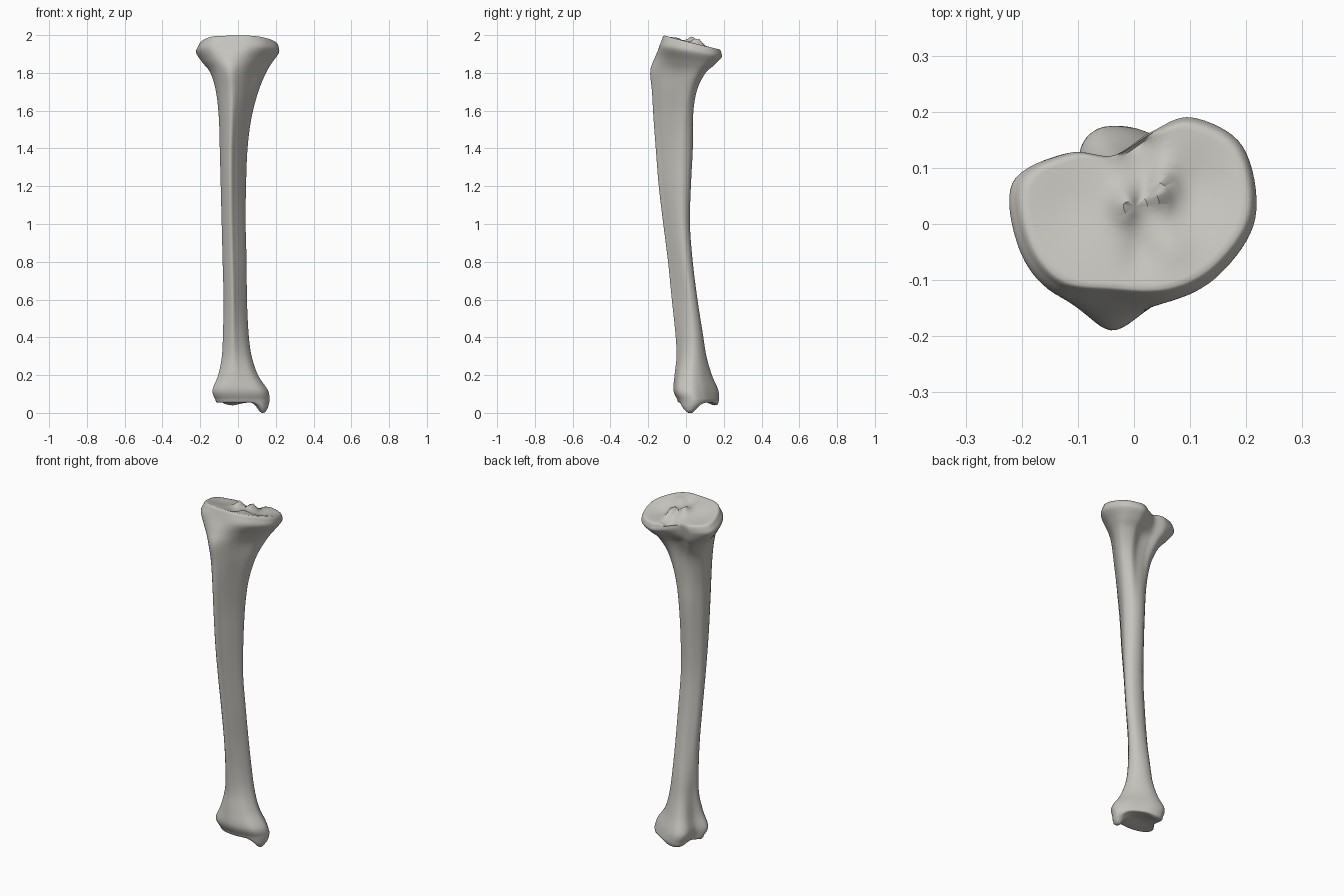
import bpy, bmesh, math
from mathutils import Vector

default_cube = bpy.data.objects.get("Cube")
if default_cube:
    bpy.data.objects.remove(default_cube, do_unlink=True)

# Cross-section shapes in a -1..1 box, counter-clockwise from the front crest
SHAPES = {
    "distal": [(-.3, -1), (.23, -.97), (.77, -.76), (1, -.2), (.77, .28), (.37, .66),
               (-.1, .97), (-.5, 1), (-.73, .7), (-.77, .03), (-1, -.47), (-.77, -.84)],
    "shaft": [(-.25, -1), (.15, -.7), (.55, -.3), (.9, .15), (1, .5), (.75, .85),
              (.3, 1), (-.2, .97), (-.6, .75), (-.95, .4), (-1, 0), (-.7, -.6)],
    "tubercle": [(-.3, -1), (.15, -.75), (.6, -.2), (.95, .3), (1, .75), (.6, 1),
                 (.15, .85), (-.25, .85), (-.65, .9), (-1, .5), (-.95, -.1), (-.7, -.65)],
    "plateau": [(-.2, -1), (.3, -1), (.7, -.72), (1, -.1), (.9, .68), (.48, 1),
                (.14, .84), (-.19, .58), (-.57, .61), (-1, .29), (-.95, -.42), (-.67, -.9)],
}

# Stations up the bone: shape, second shape, mix, z, x range, y range, backward tilt
STATIONS = [
    ("distal", "distal", 0, .07, -.12, .168, -.045, .172, 0),
    ("distal", "distal", 0, .12, -.135, .158, -.065, .168, 0),
    ("distal", "shaft", .2, .2, -.105, .108, -.06, .135, 0),
    ("distal", "shaft", .5, .3, -.085, .075, -.05, .107, 0),
    ("distal", "shaft", .75, .42, -.079, .058, -.056, .088, 0),
    ("shaft", "shaft", 0, .6, -.075, .047, -.075, .06, 0),
    ("shaft", "shaft", 0, .8, -.08, .045, -.095, .035, 0),
    ("shaft", "shaft", 0, 1, -.085, .04, -.12, .02, 0),
    ("shaft", "shaft", 0, 1.2, -.09, .042, -.144, .025, 0),
    ("shaft", "shaft", 0, 1.4, -.095, .05, -.16, .035, 0),
    ("shaft", "tubercle", .3, 1.56, -.1, .07, -.172, .042, 0),
    ("shaft", "tubercle", .7, 1.7, -.115, .105, -.18, .06, 0),
    ("tubercle", "tubercle", 0, 1.8, -.143, .143, -.189, .1, .05),
    ("tubercle", "plateau", .5, 1.86, -.185, .178, -.165, .15, .12),
    ("plateau", "plateau", 0, 1.915, -.216, .214, -.137, .187, .18),
    ("plateau", "plateau", 0, 1.95, -.205, .212, -.122, .187, .24),
]


def spline_point(a, b, c, d, t):
    """Point on a curve that passes through b and c."""
    return 0.5 * (2 * b + (c - a) * t + (2 * a - 5 * b + 4 * c - d) * t ** 2
                  + (3 * b - a - 3 * c + d) * t ** 3)


def smooth_path(points, steps, closed):
    count = len(points)

    def pick(i):
        return points[i % count] if closed else points[min(max(i, 0), count - 1)]

    path = [spline_point(pick(i - 1), pick(i), pick(i + 1), pick(i + 2), s / steps)
            for i in range(count if closed else count - 1) for s in range(steps)]
    return path if closed else path + [points[-1]]


def station_points(station):
    first, second, mix, z, left, right, front, back, tilt = station
    points = []
    for a, b in zip(SHAPES[first], SHAPES[second]):
        u, v = Vector(a).lerp(Vector(b), mix)
        x = left + (u + 1) / 2 * (right - left)
        y = front + (v + 1) / 2 * (back - front)
        points.append(Vector((x, y, z - tilt * y)))
    return points


def bump(x, y, cx, cy, wx, wy, height):
    return height * math.exp(-((x - cx) / wx) ** 2 - ((y - cy) / wy) ** 2)


def plateau_height(x, y):
    """Knee surface: two dished condyles, two spines and the notch behind them."""
    z = 1.97 - .24 * y
    z += bump(x, y, .105, .06, .07, .08, -.022)
    z += bump(x, y, -.115, .03, .06, .07, -.01)
    z += bump(x, y, .05, .06, .02, .035, .042)
    z += bump(x, y, -.015, .035, .022, .03, .032)
    z += bump(x, y, 0, .14, .04, .035, -.045)
    z += bump(x, y, .07, -.04, .03, .03, .008)
    return min(z + bump(x, y, .01, -.05, .03, .04, -.012), 2)


def ankle_height(x, y):
    """Ankle surface: shallow arch, back lip and the inner malleolus."""
    z = .055 + bump(x, y, .01, .055, .08, .05, .012)
    z += bump(x, y, -.03, .15, .05, .03, -.015)
    return max(z + bump(x, y, .13, .022, .035, .045, -.06), 0)


def bridge(bm, lower, upper):
    for i in range(len(lower)):
        j = (i + 1) % len(lower)
        bm.faces.new((lower[i], lower[j], upper[j], upper[i]))


def cap(bm, rim, height, upward):
    """Close a rim with shrinking rings laid on a height function."""
    centre = sum((v.co for v in rim), Vector()) / len(rim)
    ring = rim
    for scale in (.975, .94, .88, .8, .7, .6, .5, .4, .3, .2, .1):
        inner = []
        for v in rim:
            p = centre.lerp(v.co, scale)
            z = height(p.x, p.y)
            if scale > .95:
                z = z * .65 + v.co.z * .35
            inner.append(bm.verts.new((p.x, p.y, z)))
        bridge(bm, *((ring, inner) if upward else (inner, ring)))
        ring = inner
    tip = bm.verts.new((centre.x, centre.y, height(centre.x, centre.y)))
    for i in range(len(ring)):
        bm.faces.new((ring[i], ring[(i + 1) % len(ring)], tip))


# Bone material
bone = bpy.data.materials.new("warm grey bone")
bone.use_nodes = True
colour = (.56, .55, .51, 1)
bone.diffuse_color = colour
bone.node_tree.nodes["Principled BSDF"].inputs["Base Color"].default_value = colour

# Shin bone: sections lofted from ankle to knee, then both joint surfaces
columns = [smooth_path(list(column), 6, False)
           for column in zip(*(station_points(s) for s in STATIONS))]
bm = bmesh.new()
rings = [[bm.verts.new(p) for p in smooth_path(list(level), 8, True)]
         for level in zip(*columns)]
for lower, upper in zip(rings, rings[1:]):
    bridge(bm, lower, upper)
cap(bm, rings[-1], plateau_height, True)
cap(bm, rings[0], ankle_height, False)
bmesh.ops.recalc_face_normals(bm, faces=bm.faces)

mesh = bpy.data.meshes.new("shin_bone")
bm.to_mesh(mesh)
bm.free()
mesh.materials.append(bone)
shin_bone = bpy.data.objects.new("shin_bone", mesh)
bpy.context.collection.objects.link(shin_bone)
bpy.context.view_layer.objects.active = shin_bone
shin_bone.select_set(True)
bpy.ops.object.shade_smooth_by_angle(angle=math.radians(60))
